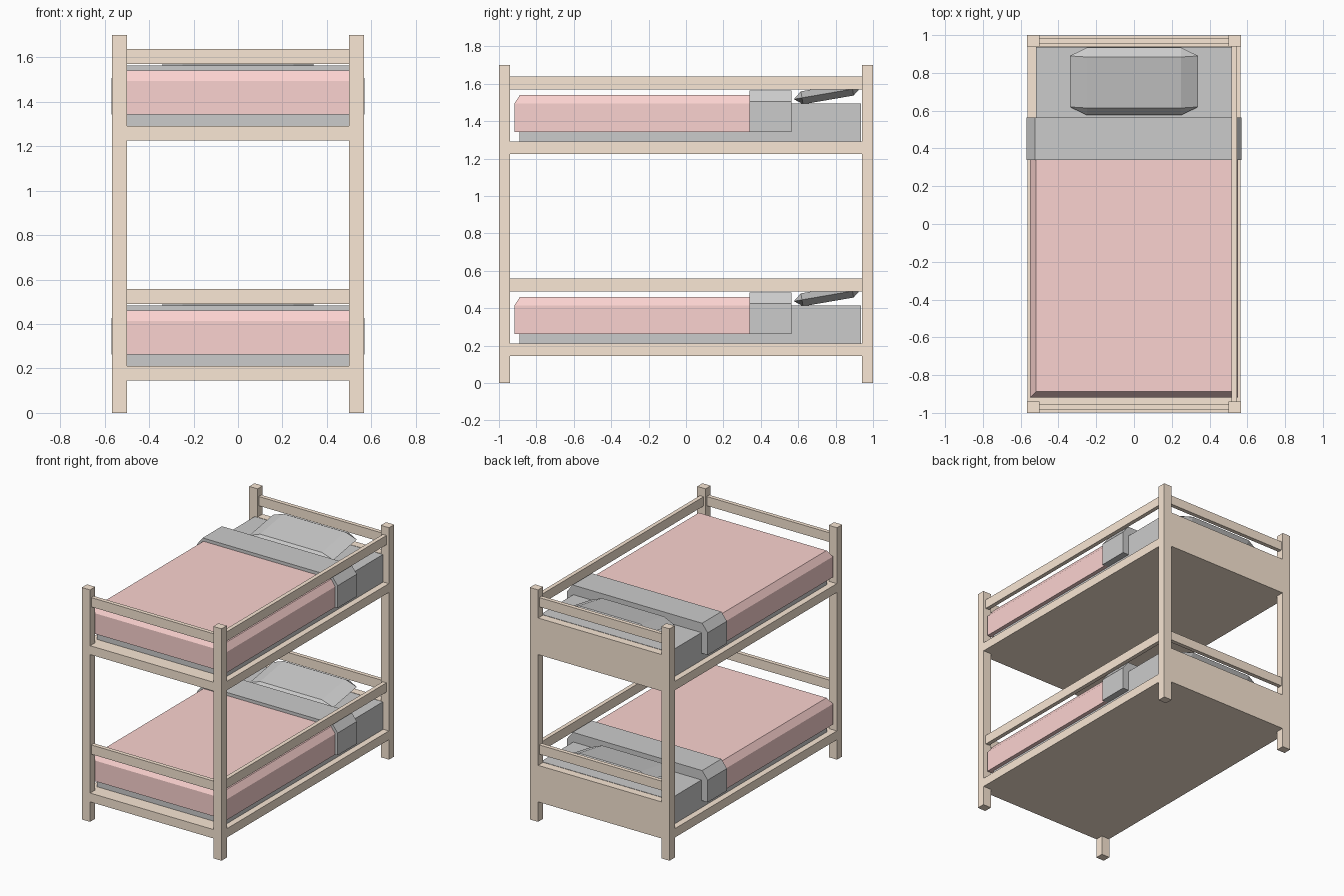
import bpy, bmesh
from math import radians
from mathutils import Matrix

if "Cube" in bpy.data.objects:
    bpy.data.objects.remove(bpy.data.objects["Cube"])


def material(name, rgb):
    m = bpy.data.materials.new(name)
    m.diffuse_color = (*rgb, 1)
    m.use_nodes = True
    m.node_tree.nodes["Principled BSDF"].inputs["Base Color"].default_value = m.diffuse_color
    return m


WOOD = material("wood", (0.95, 0.80, 0.66))
RED = material("red_blanket", (0.97, 0.65, 0.63))


def finish(name, bm, mat=None):
    bmesh.ops.recalc_face_normals(bm, faces=bm.faces)
    me = bpy.data.meshes.new(name)
    bm.to_mesh(me)
    bm.free()
    ob = bpy.data.objects.new(name, me)
    bpy.context.collection.objects.link(ob)
    if mat:
        me.materials.append(mat)
    return ob


def box(name, x, y, z, mat=None, top_x=0, top_front=0, shoulder=None):
    """Box from ranges; an optional shoulder height starts a chamfered top."""
    rings = [(z[0], 0, 0), (z[1], top_x, top_front)]
    if shoulder:
        rings.insert(1, (shoulder, 0, 0))
    bm = bmesh.new()
    loops = [[bm.verts.new(p) for p in (
        (x[0] + ix, y[0] + iy, h), (x[1] - ix, y[0] + iy, h),
        (x[1] - ix, y[1], h), (x[0] + ix, y[1], h))] for h, ix, iy in rings]
    bm.faces.new(loops[0])
    bm.faces.new(loops[-1])
    for a, b in zip(loops, loops[1:]):
        for i in range(4):
            j = (i + 1) % 4
            bm.faces.new((a[i], a[j], b[j], b[i]))
    return finish(name, bm, mat)


def pillow(name, z):
    """Flat cushion: top and bottom panels, four rim edges, cut corners."""
    hx, hy, rx, ry, t = 0.25, 0.137, 0.34, 0.181, 0.035
    pts = [(sx * hx, sy * hy, sz * t) for sx in (-1, 1) for sy in (-1, 1) for sz in (-1, 1)]
    pts += [(sx * rx, sy * hy, 0) for sx in (-1, 1) for sy in (-1, 1)]
    pts += [(sx * hx, sy * ry, 0) for sx in (-1, 1) for sy in (-1, 1)]
    bm = bmesh.new()
    for p in pts:
        bm.verts.new(p)
    bmesh.ops.convex_hull(bm, input=bm.verts[:])
    bmesh.ops.dissolve_limit(bm, angle_limit=radians(1), verts=bm.verts[:], edges=bm.edges[:])
    bm.transform(Matrix.Translation((0, 0.755, z)) @ Matrix.Rotation(radians(9.8), 4, 'X'))
    return finish(name, bm)


# Corner posts
for sx, side in ((-1, "left"), (1, "right")):
    for sy, end in ((-1, "front"), (1, "back")):
        box(f"{end}_{side}_post", sorted((sx * 0.5, sx * 0.567)),
            sorted((sy * 0.94, sy * 1.0)), (0, 1.7), WOOD)

# Two identical bunks
for level, z in (("lower", 0.145), ("upper", 1.225)):
    # Bed base, filling the space between the posts
    box(f"{level}_bed_base", (-0.565, 0.565), (-0.94, 0.94), (z, z + 0.065), WOOD)
    box(f"{level}_foot_rail", (-0.5, 0.5), (-0.998, -0.94), (z, z + 0.065), WOOD)
    box(f"{level}_headboard", (-0.5, 0.5), (0.94, 0.998), (z, z + 0.268), WOOD)
    # Guard rails: both ends and the right side
    for end, y in (("front", -0.97), ("back", 0.97)):
        box(f"{level}_{end}_guard_rail", (-0.5, 0.5), (y - 0.015, y + 0.015),
            (z + 0.345, z + 0.413), WOOD)
    box(f"{level}_side_guard_rail", (0.516, 0.546), (-0.94, 0.94),
        (z + 0.345, z + 0.413), WOOD)
    # Bedding
    box(f"{level}_mattress", (-0.52, 0.52), (-0.89, 0.936), (z + 0.065, z + 0.268))
    box(f"{level}_blanket", (-0.55, 0.55), (-0.918, 0.345), (z + 0.117, z + 0.315),
        RED, 0.032, 0.03, z + 0.268)
    box(f"{level}_blanket_cuff", (-0.57, 0.57), (0.34, 0.563), (z + 0.117, z + 0.338),
        None, 0.045, 0, z + 0.28)
    pillow(f"{level}_pillow", z + 0.323)
